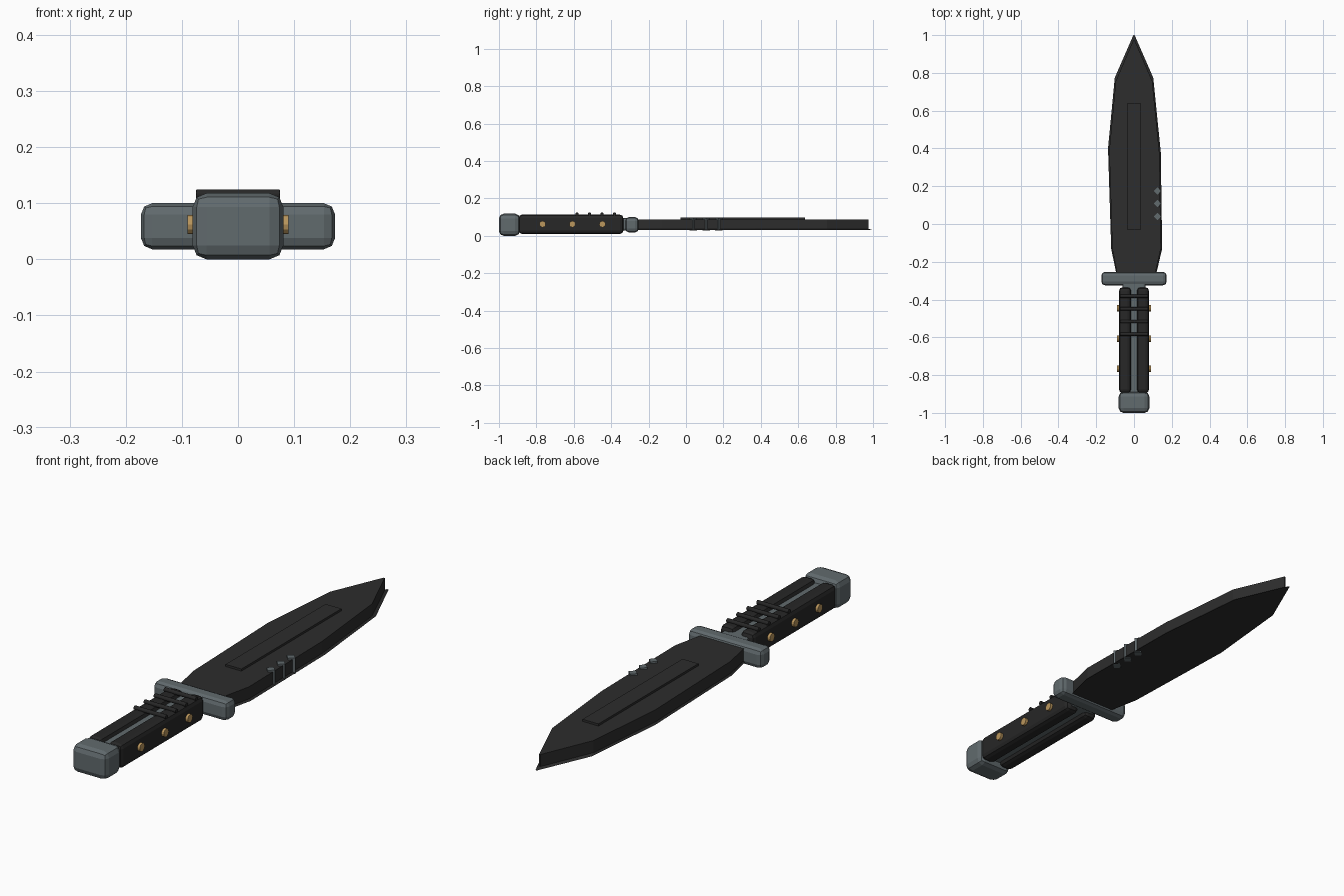
import bpy, bmesh, math

if "Cube" in bpy.data.objects:
    bpy.data.objects.remove(bpy.data.objects["Cube"])


def mat(name, rgb):
    m = bpy.data.materials.new(name)
    m.diffuse_color = (*rgb, 1)
    m.use_nodes = True
    m.node_tree.nodes["Principled BSDF"].inputs["Base Color"].default_value = m.diffuse_color
    return m


BLADE = mat("blackened_steel", (0.026, 0.026, 0.026))
GRIP = mat("black_grip", (0.020, 0.020, 0.020))
STEEL = mat("grey_steel", (0.12, 0.145, 0.155))
BRASS = mat("brass", (0.50, 0.31, 0.11))


def finish(bm, name, m, bevel=0, segments=2):
    bmesh.ops.recalc_face_normals(bm, faces=bm.faces)
    me = bpy.data.meshes.new(name)
    bm.to_mesh(me)
    bm.free()
    ob = bpy.data.objects.new(name, me)
    bpy.context.collection.objects.link(ob)
    me.materials.append(m)
    if bevel:
        mod = ob.modifiers.new("bevel", 'BEVEL')
        mod.width, mod.segments = bevel, segments
    return ob


def box(name, m, x, y, z, bevel=0, segments=2):
    """Box from (min, max) ranges with rounded edges."""
    bm = bmesh.new()
    bmesh.ops.create_cube(bm, size=1)
    for v in bm.verts:
        for i, (lo, hi) in enumerate((x, y, z)):
            v.co[i] = lo if v.co[i] < 0 else hi
    return finish(bm, name, m, bevel, segments)


def rod(name, m, radius, length, loc, sides, axis='X', bevel=0):
    bm = bmesh.new()
    bmesh.ops.create_cone(bm, cap_ends=True, segments=sides, radius1=radius,
                          radius2=radius, depth=length)
    ob = finish(bm, name, m, bevel)
    ob.location = loc
    if axis == 'X':
        ob.rotation_euler = (0, math.pi / 2, 0)
    return ob


# Blade: outline lofted through three levels, flared to a cutting edge below
outline = [(-0.09, -0.26), (0.113, -0.26), (0.142, -0.13), (0.135, 0.37),
           (0.097, 0.755), (0.003, 0.975), (-0.003, 0.975), (-0.097, 0.755),
           (-0.131, 0.39), (-0.115, -0.13)]
bm = bmesh.new()
rings = []
for z, sx, sy in ((0.030, 1.05, 1.026), (0.037, 1, 1), (0.088, 1, 1)):
    rings.append([bm.verts.new((x * sx, y * (sy if y > 0 else 1), z))
                  for x, y in outline])
n = len(outline)
for a, b in zip(rings, rings[1:]):
    for i in range(n):
        j = (i + 1) % n
        bm.faces.new((a[i], a[j], b[j], b[i]))
bm.faces.new(rings[0])
bm.faces.new(rings[-1])
finish(bm, "blade", BLADE)

# Raised strip along the blade and three teeth on its edge
box("blade_strip", BLADE, (-0.037, 0.037), (-0.03, 0.637), (0.08, 0.097))
for i, y in enumerate((0.04, 0.108, 0.175)):
    rod(f"tooth_{i + 1}", STEEL, 0.02, 0.068, (0.125, y, 0.061), 4, 'Z')

# Guard, tang and pommel
box("guard", STEEL, (-0.173, 0.173), (-0.325, -0.253), (0.018, 0.1), 0.02)
box("tang", STEEL, (-0.06, 0.06), (-0.9, -0.3), (0.028, 0.095), 0.01)
box("pommel", STEEL, (-0.081, 0.081), (-1.0, -0.888), (0.0, 0.118), 0.025)

# Grip scales with brass rivets
for side, s in (("left", -1), ("right", 1)):
    box(f"{side}_grip_scale", GRIP, sorted((s * 0.016, s * 0.079)),
        (-0.895, -0.335), (0.010, 0.113), 0.018)
    for i, y in enumerate((-0.767, -0.607, -0.447)):
        rod(f"{side}_rivet_{i + 1}", BRASS, 0.017, 0.02,
            (s * 0.08, y, 0.062), 12)

# Cord wraps across the top of the grip
for i in range(4):
    rod(f"cord_wrap_{i + 1}", GRIP, 0.009, 0.15,
        (0, -0.382 - 0.067 * i, 0.116), 10, bevel=0.002)
